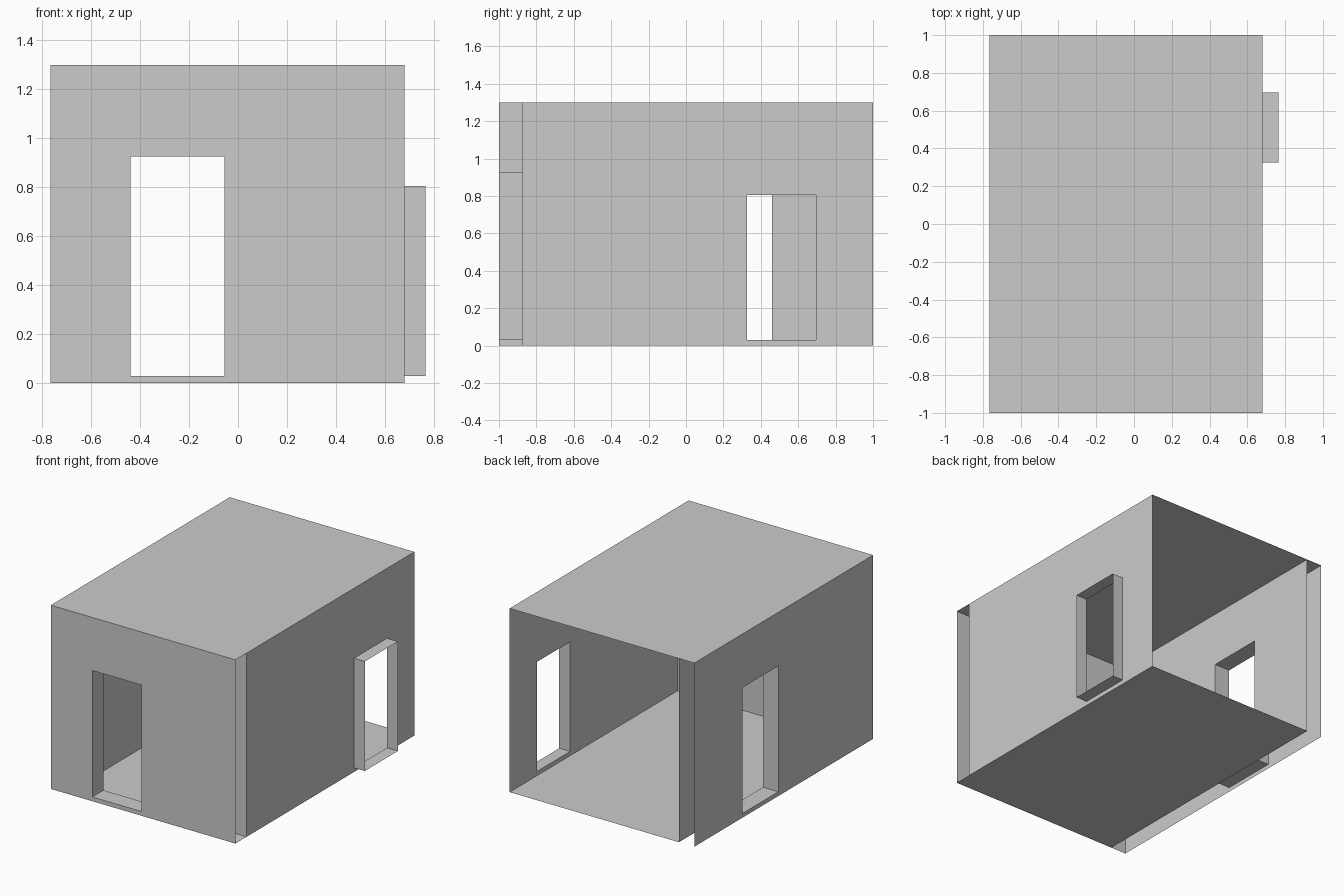
import bpy

if "Cube" in bpy.data.objects:
    bpy.data.objects.remove(bpy.data.objects["Cube"])

# Room extents: outer skin, inner skin and right wall
XL, XLI, XR = -0.765, -0.645, 0.68
YF, YFI, YB = -1.0, -0.875, 1.0
H = 1.30


def make(name, verts, faces):
    mesh = bpy.data.meshes.new(name)
    mesh.from_pydata(verts, [], faces)
    mesh.update()
    obj = bpy.data.objects.new(name, mesh)
    bpy.context.collection.objects.link(obj)
    return obj


def place(axis, d, u, z):
    """Point on a wall plane: axis 'x' is a side wall, 'y' a front wall."""
    return (d, u, z) if axis == 'x' else (u, d, z)


def rect(u0, u1, z0, z1):
    return [(u0, z0), (u1, z0), (u1, z1), (u0, z1)]


def ring(flip):
    quads = [(i, (i + 1) % 4, (i + 1) % 4 + 4, i + 4) for i in range(4)]
    return [q[::-1] for q in quads] if flip else quads


def wall(name, axis, d, u0, u1, hole, flip=False):
    """Single-sheet wall with a rectangular opening."""
    pts = rect(u0, u1, 0, H) + rect(*hole)
    return make(name, [place(axis, d, u, z) for u, z in pts], ring(flip))


def reveal(name, axis, d0, d1, hole, flip=False):
    """Four-sided sleeve lining an opening."""
    pts = [place(axis, d, u, z) for d in (d0, d1) for u, z in rect(*hole)]
    return make(name, pts, ring(flip))


def slab(name, x0, x1, z, flip=False):
    v = [(x0, YF, z), (x1, YF, z), (x1, YB, z), (x0, YB, z)]
    return make(name, v, [(3, 2, 1, 0) if flip else (0, 1, 2, 3)])


# Openings: u range, z range
door = (-0.44, -0.055, 0.03, 0.925)
left_window = (0.06, 0.46, 0.03, 0.92)
right_window = (0.325, 0.695, 0.03, 0.805)

# Floor and roof sheets
slab("floor", XLI, XR, 0)
slab("roof", XL, XR, H)

# Front double wall with door opening
wall("front_wall_outer", 'y', YF, XL, XR, door)
wall("front_wall_inner", 'y', YFI, XLI, XR, door, True)
reveal("door_reveal", 'y', YF, YFI, door)

# Left double wall with window opening
wall("left_wall_outer", 'x', XL, YF, YB, left_window, True)
wall("left_wall_inner", 'x', XLI, YFI, YB, left_window)
reveal("left_window_reveal", 'x', XL, XLI, left_window, True)

# Right single wall with projecting window sleeve; the back stays open
wall("right_wall", 'x', XR, YFI, YB, right_window, True)
reveal("right_window_reveal", 'x', XR, 0.765, right_window)
